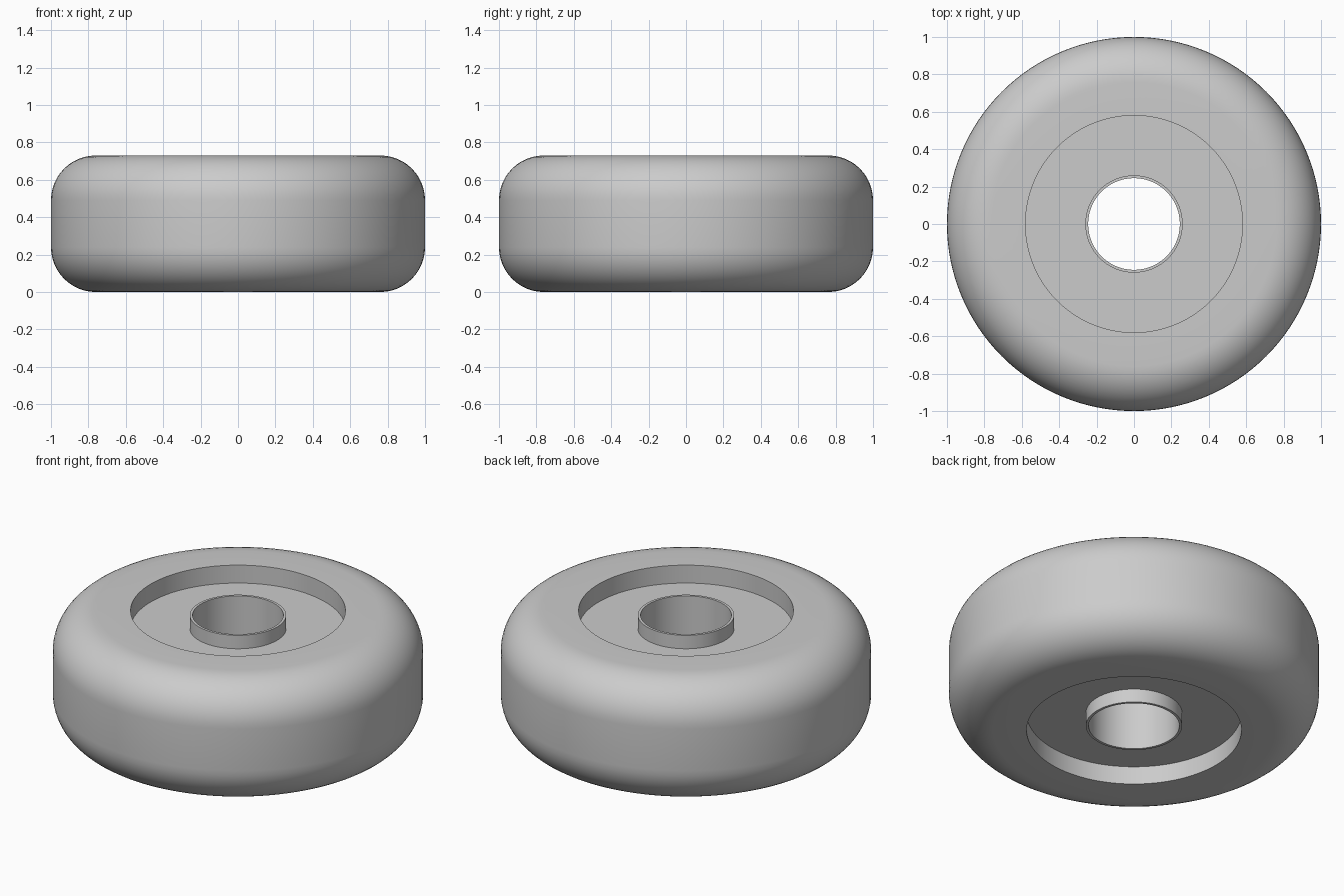
import bpy, bmesh, math

HEIGHT, OUTER, FILLET = 0.73, 1.0, 0.24
RECESS_R, RECESS_DEPTH = 0.58, 0.107
HUB_R, BORE_R, HUB_DROP = 0.26, 0.245, 0.027
SEGMENTS, ARC_STEPS = 128, 12

cube = bpy.data.objects.get("Cube")
if cube:
    bpy.data.objects.remove(cube, do_unlink=True)

# Single plain grey
grey = bpy.data.materials.new("plain_grey")
grey.use_nodes = True
colour = (0.6, 0.6, 0.6, 1.0)
grey.diffuse_color = colour
grey.node_tree.nodes["Principled BSDF"].inputs["Base Color"].default_value = colour

# Upper half of the cross-section: bore, hub lip, recess, rounded shoulder
half = [(BORE_R, HEIGHT - HUB_DROP), (HUB_R, HEIGHT - HUB_DROP),
        (HUB_R, HEIGHT - RECESS_DEPTH), (RECESS_R, HEIGHT - RECESS_DEPTH),
        (RECESS_R, HEIGHT)]
for i in range(ARC_STEPS + 1):
    a = math.pi / 2 * (1 - i / ARC_STEPS)
    half.append((OUTER - FILLET + FILLET * math.cos(a),
                 HEIGHT - FILLET + FILLET * math.sin(a)))

# Mirror it about mid-height to close the loop
profile = half + [(r, HEIGHT - z) for r, z in reversed(half)]

# Revolve around the axle
bm = bmesh.new()
verts = [bm.verts.new((r, 0, z)) for r, z in profile]
edges = [bm.edges.new((v, verts[(i + 1) % len(verts)])) for i, v in enumerate(verts)]
bmesh.ops.spin(bm, geom=verts + edges, cent=(0, 0, 0), axis=(0, 0, 1),
               angle=math.tau, steps=SEGMENTS, use_merge=True)
bmesh.ops.remove_doubles(bm, verts=bm.verts[:], dist=1e-5)
bmesh.ops.recalc_face_normals(bm, faces=bm.faces[:])
mesh = bpy.data.meshes.new("wheel")
bm.to_mesh(mesh)
bm.free()
mesh.materials.append(grey)

wheel = bpy.data.objects.new("wheel", mesh)
bpy.context.collection.objects.link(wheel)
bpy.ops.object.select_all(action="DESELECT")
wheel.select_set(True)
bpy.context.view_layer.objects.active = wheel
bpy.ops.object.shade_smooth_by_angle(angle=math.radians(30))
